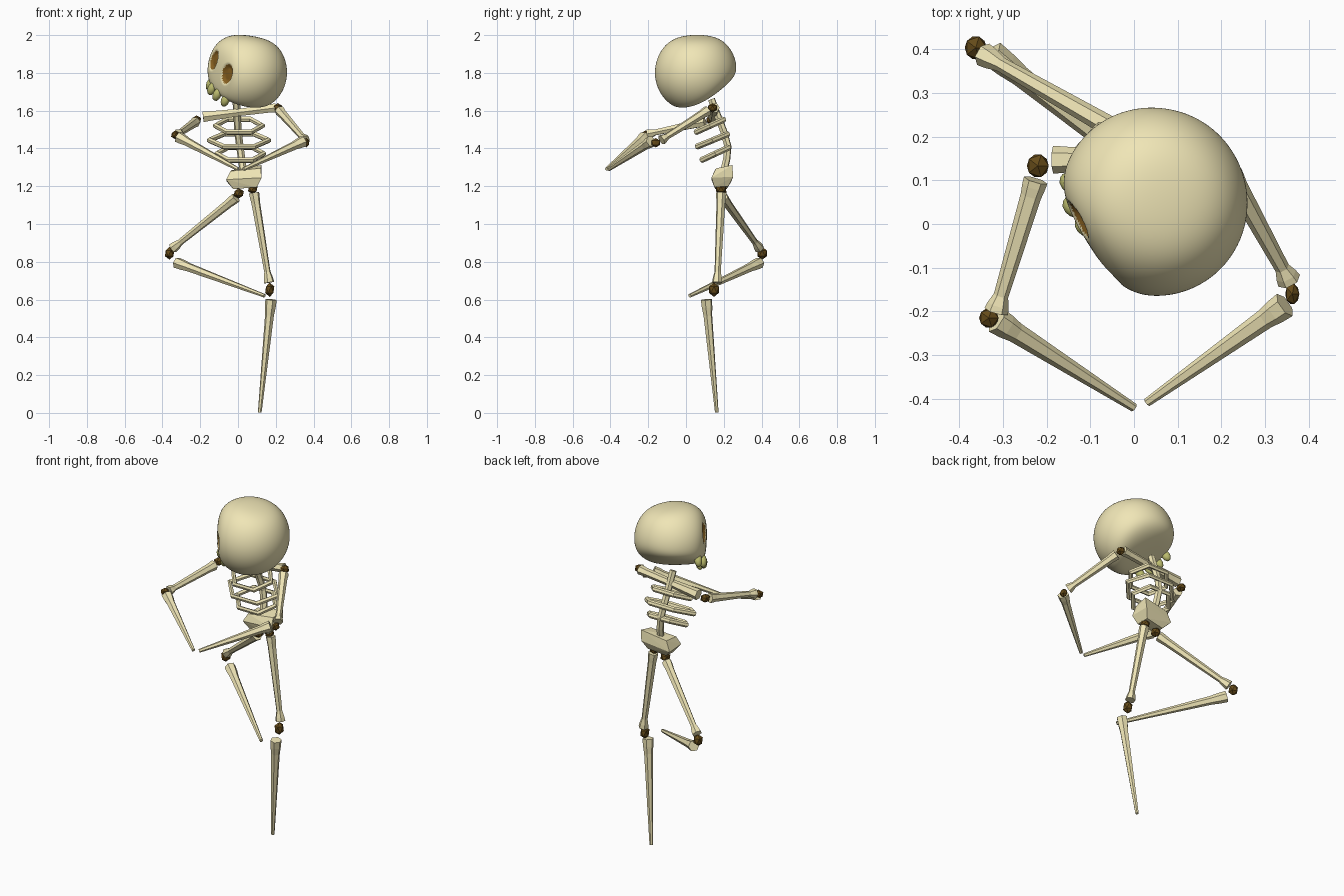
import bpy, bmesh, math
from mathutils import Vector, Matrix

if "Cube" in bpy.data.objects:
    bpy.data.objects.remove(bpy.data.objects["Cube"])


def material(name, rgb):
    m = bpy.data.materials.new(name)
    m.diffuse_color = (*rgb, 1)
    m.use_nodes = True
    m.node_tree.nodes["Principled BSDF"].inputs["Base Color"].default_value = m.diffuse_color
    return m


BONE = material("bone", (0.87, 0.79, 0.47))
JOINT = material("joint_brown", (0.13, 0.07, 0.01))
SOCKET = material("socket_brown", (0.25, 0.12, 0.015))
TOOTH = material("tooth", (0.52, 0.52, 0.16))


def finish(name, bm, *mats, smooth=False):
    bmesh.ops.recalc_face_normals(bm, faces=bm.faces)
    for f in bm.faces:
        f.smooth = smooth
    me = bpy.data.meshes.new(name)
    bm.to_mesh(me)
    bm.free()
    for m in mats:
        me.materials.append(m)
    ob = bpy.data.objects.new(name, me)
    bpy.context.collection.objects.link(ob)
    return ob


def bridge(bm, lo, hi):
    n = len(lo)
    for i in range(n):
        j = (i + 1) % n
        bm.faces.new((lo[i], lo[j], hi[j], hi[i]))


def bone(name, a, b, profile, sides=6):
    """Lathe a (position, radius) profile along the line a-b."""
    a, b = Vector(a), Vector(b)
    q = (b - a).to_track_quat('Z', 'Y')
    bm = bmesh.new()
    rings = []
    for t, r in profile:
        rings.append([bm.verts.new(a.lerp(b, t) + q @ Vector(
            (r * math.cos(math.tau * i / sides), r * math.sin(math.tau * i / sides), 0)))
            for i in range(sides)])
    for lo, hi in zip(rings, rings[1:]):
        bridge(bm, lo, hi)
    bm.faces.new(rings[0])
    bm.faces.new(rings[-1])
    return finish(name, bm, BONE)


def rib_ring(name, centre, rx, ry, slope):
    """Six-sided band, tall across its own tilted plane."""
    normal = Vector((0, -slope, ry)).normalized()
    bm = bmesh.new()
    sections = []
    for k in range(6):
        c, s = math.cos(math.tau * k / 6), math.sin(math.tau * k / 6) / .87
        out = Vector((c * rx, s * ry, s * slope))
        p = Vector(centre) + out
        o = out.normalized()
        sections.append([bm.verts.new(p + o * u + normal * w) for u, w in
                         [(.012, -.007), (.012, .007), (0, .016), (-.012, .007), (-.012, -.007), (0, -.016)]])
    for k in range(6):
        bridge(bm, sections[k], sections[(k + 1) % 6])
    return finish(name, bm, BONE)


def ball(name, c, size, mat, basis=None, sub=1, smooth=False):
    bm = bmesh.new()
    bmesh.ops.create_icosphere(bm, subdivisions=sub, radius=1)
    m = Matrix.Translation(c) @ (basis or Matrix()) @ Matrix.Diagonal((*size, 1))
    bmesh.ops.transform(bm, matrix=m, verts=bm.verts)
    return finish(name, bm, mat, smooth=smooth)


def tube(name, pts, radius):
    cu = bpy.data.curves.new(name, 'CURVE')
    cu.dimensions = '3D'
    cu.bevel_depth = radius
    cu.bevel_resolution = 1
    cu.use_fill_caps = True
    s = cu.splines.new('POLY')
    s.points.add(len(pts) - 1)
    for p, co in zip(s.points, pts):
        p.co = (*co, 1)
    s.use_smooth = False
    cu.materials.append(BONE)
    bpy.context.collection.objects.link(bpy.data.objects.new(name, cu))


# Limb bones: shafts flared at both ends, or tapering to a thin tip
LONG = [(0, .028), (.05, .027), (.12, .024), (.88, .017), (.95, .025), (1, .028)]
TIP = [(0, .031), (.07, .029), (.14, .024), (1, .010)]
bone("left_upper_arm", (.22, .115, 1.60), (.355, -.13, 1.445), LONG)
bone("left_forearm", (.345, -.185, 1.437), (.03, -.408, 1.29), TIP)
bone("right_upper_arm", (-.225, .10, 1.54), (-.315, -.20, 1.477), LONG)
bone("right_forearm", (-.315, -.22, 1.46), (0, -.42, 1.29), TIP)
bone("left_thigh", (.085, .187, 1.165), (.165, .165, .69), LONG)
bone("left_shin", (.175, .108, .60), (.115, .163, .002), TIP)
bone("right_thigh", (-.01, .197, 1.14), (-.345, .388, .872), LONG)
bone("right_shin", (-.325, .39, .795), (.14, .02, .62), TIP)

# Joints
for name, c, size in [
        ("left_shoulder_joint", (.21, .14, 1.615), (.027, .027, .025)),
        ("right_shoulder_joint", (-.22, .133, 1.55), (.028, .03, .025)),
        ("left_elbow_joint", (.362, -.16, 1.43), (.018, .027, .025)),
        ("right_elbow_joint", (-.332, -.215, 1.472), (.025, .025, .023)),
        ("left_hip_joint", (.078, .185, 1.185), (.028, .03, .026)),
        ("right_hip_joint", (.004, .188, 1.162), (.03, .03, .027)),
        ("left_knee_joint", (.168, .148, .652), (.027, .03, .038)),
        ("right_knee_joint", (-.362, .403, .845), (.028, .03, .034))]:
    ball(name, c, size, JOINT)

# Collar bar, spine and rib rings
bone("collar_bar", (-.185, .147, 1.567), (.20, .15, 1.615),
     [(0, .032), (.1, .029), (.5, .022), (.9, .024), (1, .028)], 6)
tube("spine", [(-.01, .135, 1.66), (-.005, .165, 1.58), (.0, .20, 1.49),
               (.01, .222, 1.41), (.02, .215, 1.34), (.03, .195, 1.26)], .02)
for i, (c, rx, ry) in enumerate([((.005, .127, 1.52), .125, .075),
                                 ((.005, .14, 1.443), .158, .083),
                                 ((.012, .155, 1.372), .125, .073)]):
    rib_ring(f"rib_ring_{i + 1}", c, rx, ry, .034)

# Pelvis
bm = bmesh.new()
for co in [(-.04, .15, 1.28), (.12, .16, 1.295), (.125, .245, 1.312), (-.035, .235, 1.285),
           (-.063, .135, 1.235), (.125, .135, 1.245), (.12, .25, 1.25), (-.06, .24, 1.225),
           (-.025, .155, 1.185), (.10, .15, 1.195), (.095, .225, 1.20), (-.02, .215, 1.185)]:
    bm.verts.new(co)
bmesh.ops.convex_hull(bm, input=bm.verts)
finish("pelvis", bm, BONE)

# Skull frame: side, forward and up axes of the tilted head
side = Vector((.46, -.73, -.5)).normalized()
up = Vector((.40, -.39, .83))
up = (up - side * up.dot(side)).normalized()
fwd = up.cross(side)
if fwd.x > 0:
    fwd = -fwd
C = Vector((.045, .052, 1.806))
ROT = Matrix((side, fwd, up)).transposed()
BASIS = ROT.to_4x4()

# Skull: ball softly flattened at face, base, crown and nape, with pressed-in eye sockets
bm = bmesh.new()
bmesh.ops.create_icosphere(bm, subdivisions=6, radius=1)
planes = [(Vector((0, 1, -.15)).normalized(), .183),
          (Vector((0, -.1, -1)).normalized(), .138),
          (ROT.transposed() @ Vector((.15, 0, 1)).normalized(), .200),
          (ROT.transposed() @ Vector((0, .66, -.75)).normalized(), .168)]
EYES = [(-.08, .003), (.07, .005)]


def eye_distance(p):
    if p.y < 0:
        return 9
    return min(math.hypot((p.x - ex) / .036, (p.z - ez) / .052) for ex, ez in EYES)


for v in bm.verts:
    d = v.co.normalized()
    total = .213 ** -9
    for n, h in planes:
        if d.dot(n) > 0:
            total += (d.dot(n) / h) ** 9
    v.co = d * total ** (-1 / 9)
    v.co.x *= 1.03
for f in bm.faces:
    f.material_index = int(eye_distance(f.calc_center_median()) < 1.05)
for v in bm.verts:
    e = eye_distance(v.co)
    if e < 1.2:
        v.co.y -= .018 * min(1, (1.2 - e) / .5)
bmesh.ops.transform(bm, matrix=Matrix.Translation(C) @ BASIS, verts=bm.verts)
finish("skull", bm, BONE, SOCKET, smooth=True)

# Teeth hanging under the front of the skull
for i, (x, y) in enumerate([(-.085, .122), (-.03, .145), (.03, .145), (.085, .122)]):
    p = C + ROT @ Vector((x, y, -.142))
    ball(f"tooth_{i + 1}", p, (.024, .022, .038), TOOTH, BASIS, 2, True)
